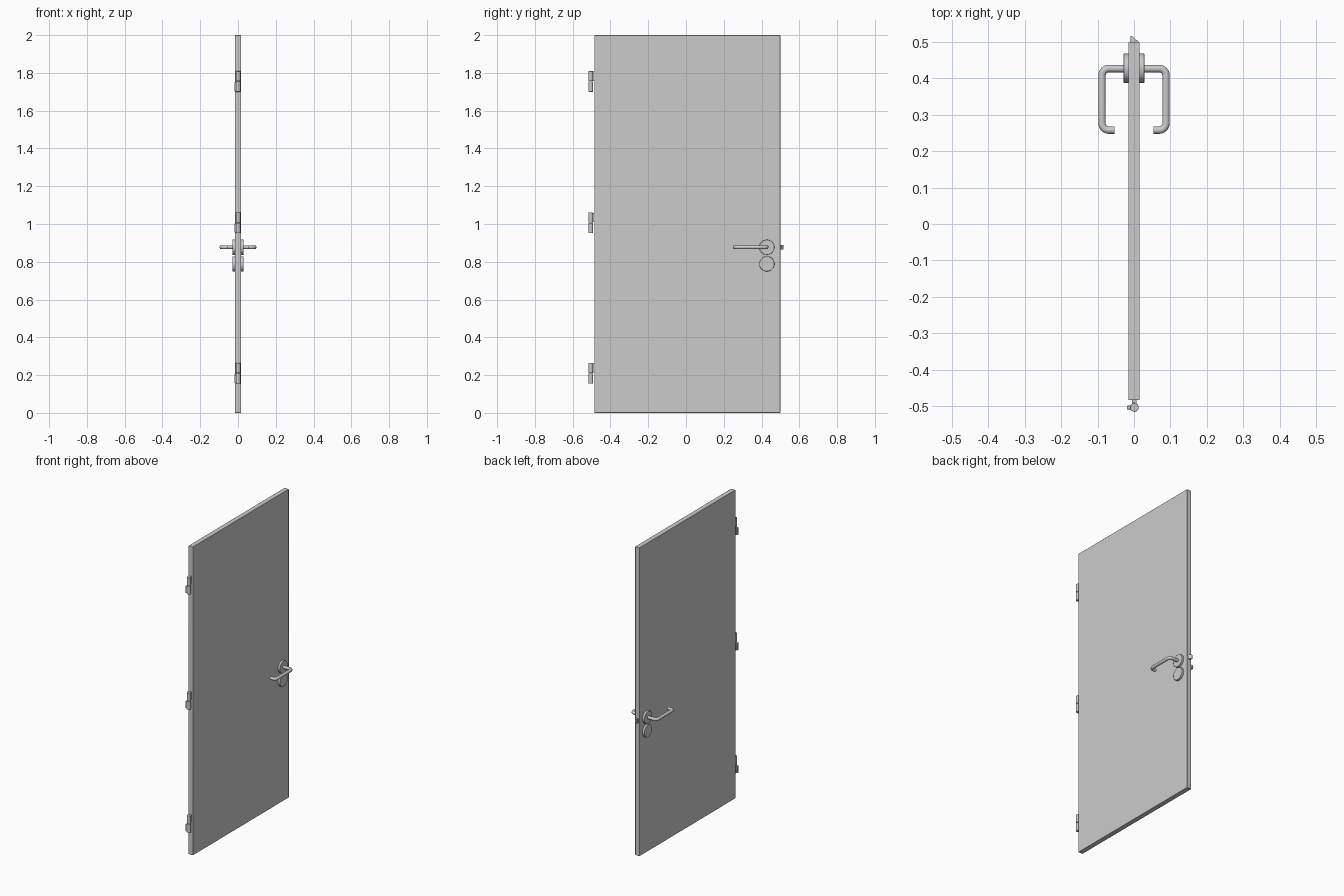
import bpy, bmesh, math
from mathutils import Vector

if "Cube" in bpy.data.objects:
    bpy.data.objects.remove(bpy.data.objects["Cube"])


def finish(obj, bevel=0.0):
    if bevel:
        m = obj.modifiers.new("bevel", 'BEVEL')
        m.width, m.segments = bevel, 2
    bpy.ops.object.select_all(action='DESELECT')
    obj.select_set(True)
    bpy.context.view_layer.objects.active = obj
    bpy.ops.object.shade_smooth_by_angle(angle=math.radians(35))
    return obj


def box(name, lo, hi, bevel=0.0):
    lo, hi = Vector(lo), Vector(hi)
    bpy.ops.mesh.primitive_cube_add(size=1, location=(lo + hi) / 2)
    obj = bpy.context.object
    obj.name = name
    obj.scale = hi - lo
    bpy.ops.object.transform_apply(location=False, rotation=False, scale=True)
    return finish(obj, bevel)


def cylinder(name, center, radius, depth, axis='Z', bevel=0.0):
    rot = (0, math.pi / 2, 0) if axis == 'X' else (0, 0, 0)
    bpy.ops.mesh.primitive_cylinder_add(vertices=40, radius=radius, depth=depth,
                                        location=center, rotation=rot)
    obj = bpy.context.object
    obj.name = name
    return finish(obj, bevel)


def lever(name, side):
    # round tube along a C-shaped path with filleted corners
    r, z = 0.019, 0.877
    path = [(0.02, 0.427)]
    for cx, cy, start in ((0.088 - r, 0.427 - r, 90), (0.088 - r, 0.258 + r, 0)):
        for i in range(9):
            a = math.radians(start - 90 * i / 8)
            path.append((cx + r * math.cos(a), cy + r * math.sin(a)))
    path.append((0.054, 0.258))
    curve = bpy.data.curves.new(name, 'CURVE')
    curve.dimensions = '3D'
    curve.bevel_depth = 0.0102
    curve.bevel_resolution = 5
    curve.use_fill_caps = True
    spline = curve.splines.new('POLY')
    spline.points.add(len(path) - 1)
    for p, (x, y) in zip(spline.points, path):
        p.co = (side * x, y, z, 1)
    obj = bpy.data.objects.new(name, curve)
    bpy.context.collection.objects.link(obj)
    bpy.ops.object.select_all(action='DESELECT')
    obj.select_set(True)
    bpy.context.view_layer.objects.active = obj
    bpy.ops.object.convert(target='MESH')
    finish(bpy.context.object)


def prism(name, profile, z0, z1):
    bm = bmesh.new()
    face = bm.faces.new([bm.verts.new((x, y, z0)) for x, y in profile])
    ext = bmesh.ops.extrude_face_region(bm, geom=[face])
    verts = [v for v in ext["geom"] if isinstance(v, bmesh.types.BMVert)]
    bmesh.ops.translate(bm, verts=verts, vec=(0, 0, z1 - z0))
    bmesh.ops.recalc_face_normals(bm, faces=bm.faces)
    mesh = bpy.data.meshes.new(name)
    bm.to_mesh(mesh)
    bm.free()
    obj = bpy.data.objects.new(name, mesh)
    bpy.context.collection.objects.link(obj)
    return finish(obj)


# door slab
box("door_panel", (-0.0155, -0.484, 0), (0.0155, 0.499, 2.0), 0.0015)

# levers and round rosettes on both faces
for side, label in ((-1, "left"), (1, "right")):
    lever(f"{label}_lever", side)
    for z, part in ((0.877, "handle_rosette"), (0.789, "lock_rosette")):
        cylinder(f"{label}_{part}", (side * 0.0215, 0.428, z), 0.04, 0.015, 'X', 0.0015)

# sprung latch with slanted tip
prism("latch", [(-0.011, 0.49), (0.012, 0.49), (0.012, 0.503), (0.005, 0.506),
                (0.001, 0.511), (-0.005, 0.516), (-0.009, 0.516), (-0.009, 0.503),
                (-0.011, 0.503)], 0.864, 0.89)

# three lift-off hinges
for i, z in enumerate((0.155, 0.952, 1.70)):
    y = -0.504
    cylinder(f"hinge_{i}_lower_barrel", (0.001, y, z + 0.027), 0.012, 0.054, bevel=0.0015)
    cylinder(f"hinge_{i}_upper_barrel", (0.001, y, z + 0.0825), 0.012, 0.053, bevel=0.0015)
    # leaf joined to the door
    box(f"hinge_{i}_door_leaf", (-0.005, y, z + 0.058), (0.007, -0.48, z + 0.107))
    # leaf towards the frame
    box(f"hinge_{i}_frame_leaf", (-0.019, y - 0.006, z + 0.002), (0, y + 0.005, z + 0.05), 0.002)
